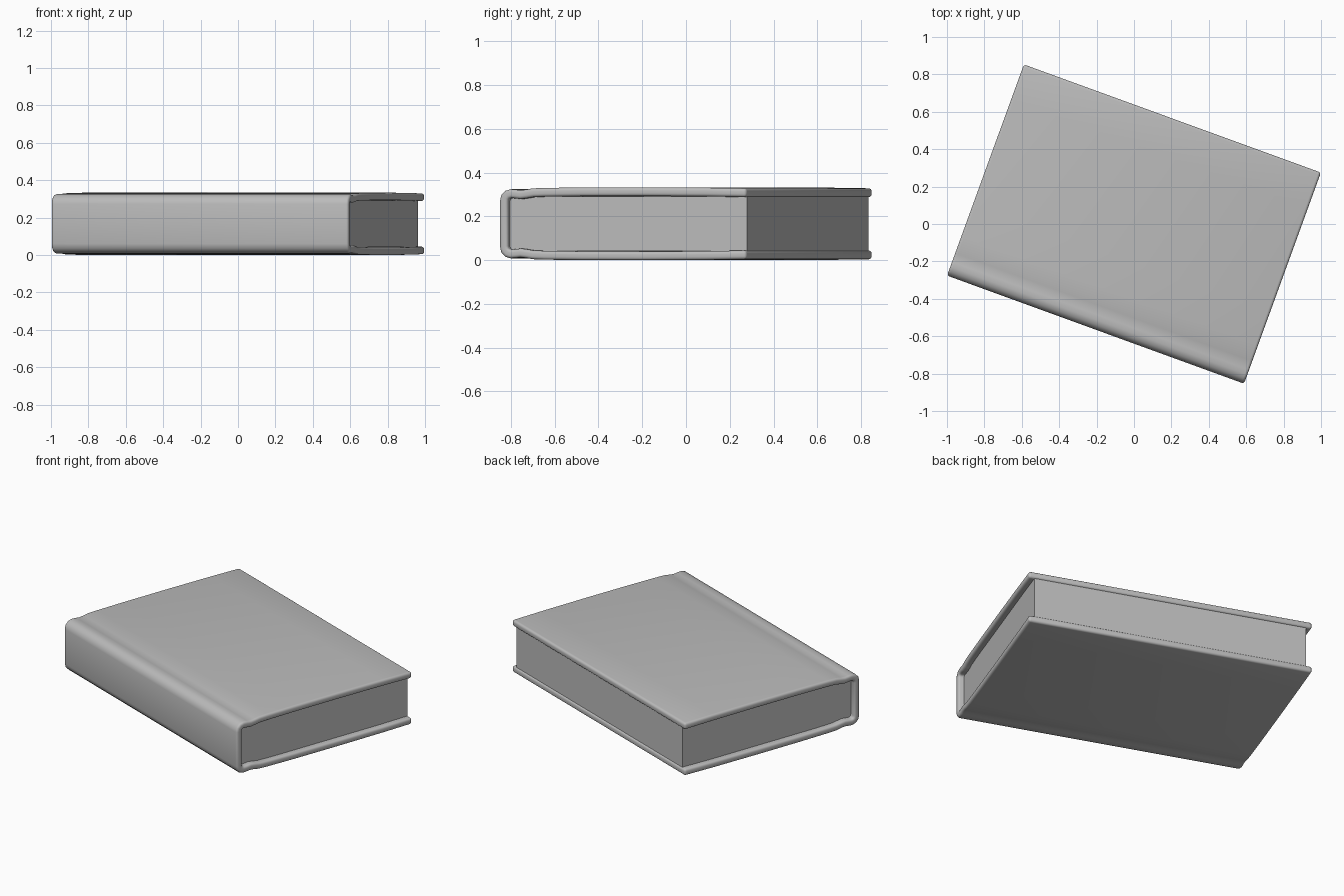
import bpy, bmesh, math

cube = bpy.data.objects.get("Cube")
if cube:
    bpy.data.objects.remove(cube, do_unlink=True)

TURN = math.radians(-20)
MID_Z = 0.1665
HALF_LENGTH = 0.845

grey = bpy.data.materials.new("plain_grey")
grey.use_nodes = True
colour = (0.5, 0.5, 0.5, 1)
grey.diffuse_color = colour
grey.node_tree.nodes["Principled BSDF"].inputs["Base Color"].default_value = colour


def add_object(name, bm):
    bmesh.ops.recalc_face_normals(bm, faces=bm.faces)
    mesh = bpy.data.meshes.new(name)
    bm.to_mesh(mesh)
    bm.free()
    mesh.materials.append(grey)
    obj = bpy.data.objects.new(name, mesh)
    bpy.context.collection.objects.link(obj)
    obj.location.z = MID_Z
    obj.rotation_euler.z = TURN
    return obj


# Cover: one wrapped sheet, from fore edge over the hinge groove to the spine
upper = [(0.6, 0.142), (0.4, 0.145), (0.1, 0.1465), (-0.2, 0.146),
         (-0.38, 0.144), (-0.44, 0.142), (-0.47, 0.137), (-0.5, 0.133),
         (-0.525, 0.136), (-0.548, 0.138), (-0.565, 0.133),
         (-0.577, 0.121), (-0.581, 0.104)]
path = upper + [(y, -z) for y, z in reversed(upper)]

bm = bmesh.new()
ends = [[bm.verts.new((x, y, z)) for y, z in path]
        for x in (-HALF_LENGTH, HALF_LENGTH)]
for i in range(len(path) - 1):
    bm.faces.new((ends[0][i], ends[1][i], ends[1][i + 1], ends[0][i + 1]))
cover = add_object("cover", bm)

thick = cover.modifiers.new("Thickness", "SOLIDIFY")
thick.thickness = 0.04
thick.offset = 0
thick.use_even_offset = True
soft = cover.modifiers.new("Rounded edges", "BEVEL")
soft.width = 0.014
soft.segments = 4
soft.limit_method = "ANGLE"
soft.angle_limit = math.radians(50)

bpy.ops.object.select_all(action="DESELECT")
cover.select_set(True)
bpy.context.view_layer.objects.active = cover
bpy.ops.object.shade_smooth_by_angle(angle=math.radians(40))

# Page block: plain box held between the boards
bm = bmesh.new()
bmesh.ops.create_cube(bm, size=1)
front, back = -0.566, 0.592
bmesh.ops.scale(bm, verts=bm.verts, vec=(1.62, back - front, 0.25))
bmesh.ops.translate(bm, verts=bm.verts, vec=(0, (front + back) / 2, 0))
add_object("page_block", bm)
